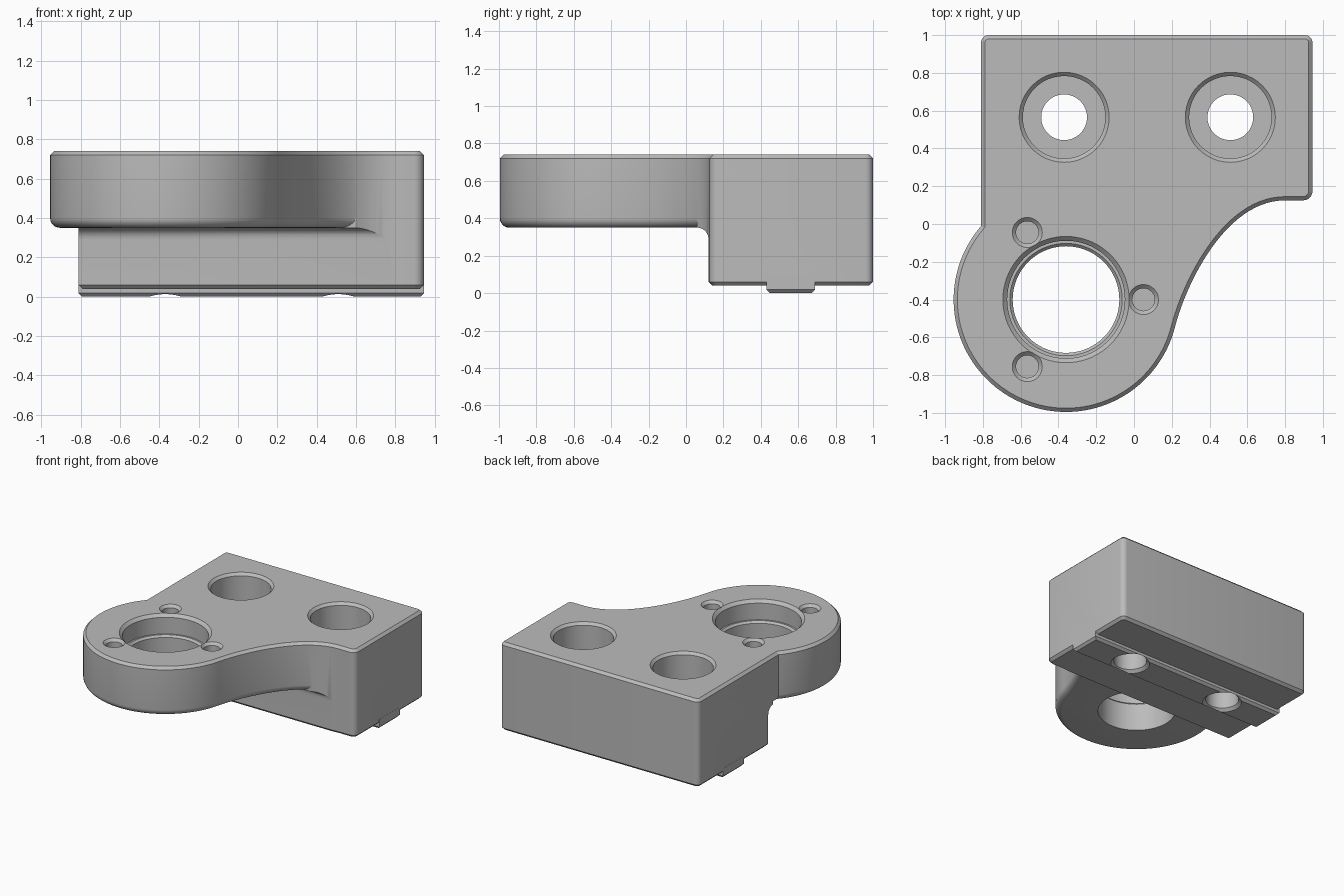
import bpy, bmesh, math
from mathutils import Vector

if "Cube" in bpy.data.objects:
    bpy.data.objects.remove(bpy.data.objects["Cube"])

grey = bpy.data.materials.new("machined grey")
grey.use_nodes = True
grey.diffuse_color = (0.5, 0.5, 0.5, 1)
grey.node_tree.nodes["Principled BSDF"].inputs["Base Color"].default_value = (0.5, 0.5, 0.5, 1)


def arc(cx, cy, r, start, end, n):
    angles = [math.radians(start + (end - start) * i / n) for i in range(n + 1)]
    return [(cx + r * math.cos(a), cy + r * math.sin(a)) for a in angles]


def bezier(p0, p1, p2, p3, n):
    p0, p1, p2, p3 = map(Vector, (p0, p1, p2, p3))
    steps = [i / n for i in range(1, n + 1)]
    return [tuple(p0 * (1 - t) ** 3 + p1 * 3 * t * (1 - t) ** 2
                  + p2 * 3 * t * t * (1 - t) + p3 * t ** 3) for t in steps]


def inset(outline, d):
    """Move a counter-clockwise outline inwards by d with mitred corners."""
    pts = [Vector(p) for p in outline]
    result = []
    for i, p in enumerate(pts):
        a = (p - pts[i - 1]).normalized()
        b = (pts[(i + 1) % len(pts)] - p).normalized()
        na, nb = Vector((-a.y, a.x)), Vector((-b.y, b.x))
        result.append(p + (na + nb) * d / (1 + na.dot(nb)))
    return result


def make_object(name, bm):
    bmesh.ops.recalc_face_normals(bm, faces=bm.faces[:])
    mesh = bpy.data.meshes.new(name)
    bm.to_mesh(mesh)
    bm.free()
    mesh.materials.append(grey)
    ob = bpy.data.objects.new(name, mesh)
    bpy.context.collection.objects.link(ob)
    return ob


def stack(name, outline, levels):
    """Solid through copies of the outline at (height, inset) levels."""
    bm = bmesh.new()
    rings = [[bm.verts.new((p.x, p.y, z)) for p in inset(outline, d)] for z, d in levels]
    n = len(outline)
    for low, high in zip(rings, rings[1:]):
        for i in range(n):
            j = (i + 1) % n
            bm.faces.new((low[i], low[j], high[j], high[i]))
    bm.faces.new(rings[0][::-1])
    bm.faces.new(rings[-1])
    return make_object(name, bm)


def side_profile(name, profile, half_width):
    """Solid from a (y, z) profile, extended along x."""
    bm = bmesh.new()
    face = bm.faces.new([bm.verts.new((-half_width, y, z)) for y, z in profile])
    moved = bmesh.ops.extrude_face_region(bm, geom=[face])["geom"]
    verts = [v for v in moved if isinstance(v, bmesh.types.BMVert)]
    bmesh.ops.translate(bm, verts=verts, vec=(2 * half_width, 0, 0))
    return make_object(name, bm)


def combine(ob, tool, operation):
    mod = ob.modifiers.new(operation, "BOOLEAN")
    mod.operation, mod.solver, mod.object = operation, "EXACT", tool
    bpy.context.view_layer.objects.active = ob
    bpy.ops.object.modifier_apply(modifier=mod.name)
    bpy.data.objects.remove(tool)


def drill(ob, x, y, steps, segments):
    """Cut a round stepped hole from (height, radius) steps."""
    circle = arc(x, y, 1, 0, 360, segments)[:-1]
    combine(ob, stack("hole_cutter", circle, [(z, 1 - r) for z, r in steps]), "DIFFERENCE")


LEFT, RIGHT, BACK, FRONT = -0.81, 0.945, 1.0, 0.125
RING = (-0.36, -0.40)

# Round nose running into the concave neck
nose = arc(*RING, 0.595, 139.1, 345, 72)
nose += bezier(nose[-1], (0.27, -0.33), (0.48, FRONT), (0.80, FRONT), 28)

# Whole body with chamfered top and bottom rims
outline = (nose + arc(RIGHT - 0.05, FRONT + 0.05, 0.05, -90, 0, 6)
           + arc(RIGHT - 0.04, BACK - 0.04, 0.04, 0, 90, 6)
           + arc(LEFT + 0.04, BACK - 0.04, 0.04, 90, 180, 6))
body = stack("bracket_body", outline, [(0.04, 0.02), (0.06, 0), (0.72, 0), (0.74, 0.02)])

# Space under the nose, with a fillet where it meets the block
under = [(-1.3, -0.2), (0.14, -0.2), (0.14, 0.04), (0.12, 0.06)]
under += arc(0.06, 0.29, 0.06, 0, 90, 8) + [(0.06, 0.41), (-1.3, 0.41)]
underside = side_profile("underside_cutter", under, 1.3)

# Rounded lower rim of the nose
rim = [(LEFT, 0.4)] + nose + [(0.9, FRONT), (0.9, 0.4)]
round_levels = [(0.40 - 0.05 * math.cos(a), 0.05 - 0.05 * math.sin(a))
                for a in (math.pi / 2 * i / 6 for i in range(7))]
rounded_rim = stack("rim_cutter", rim, round_levels + [(0.405, -0.002), (0.5, -0.002)])
combine(underside, rounded_rim, "DIFFERENCE")
combine(body, underside, "DIFFERENCE")

# Locating tongue along the base
x0, x1 = LEFT - 0.001, RIGHT + 0.001
tongue = stack("tongue", [(x0, 0.43), (x1, 0.43), (x1, 0.69), (x0, 0.69)],
               [(0, 0.018), (0.018, 0), (0.08, 0)])
combine(body, tongue, "UNION")

# Counterbored bolt holes
for x in (-0.37, 0.51):
    drill(body, x, 0.565, [(-0.02, 0.165), (0.022, 0.123), (0.44, 0.123), (0.44, 0.22),
                           (0.72, 0.22), (0.76, 0.26)], 48)

# Stepped main bore
drill(body, *RING, [(0.2, 0.283), (0.57, 0.283), (0.585, 0.298), (0.585, 0.312),
                    (0.717, 0.312), (0.767, 0.362)], 72)

# Three blind holes around the bore
for angle in (0, 120, 240):
    a = math.radians(angle)
    drill(body, RING[0] + 0.41 * math.cos(a), RING[1] + 0.41 * math.sin(a),
          [(0.52, 0.064), (0.72, 0.064), (0.76, 0.104)], 32)

bpy.ops.object.select_all(action="DESELECT")
body.select_set(True)
bpy.context.view_layer.objects.active = body
bpy.ops.object.shade_smooth_by_angle(angle=math.radians(25))
